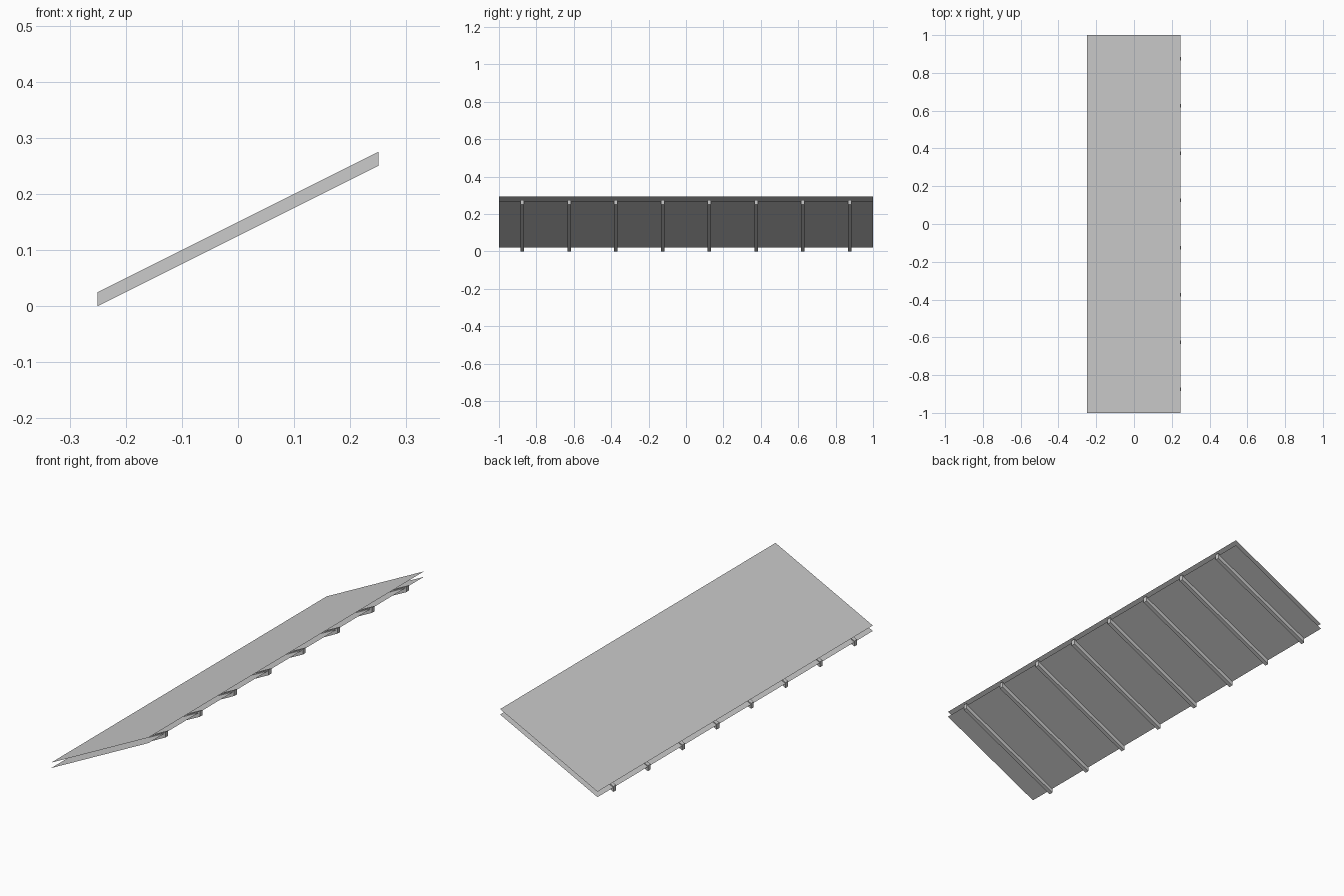
import bpy
import bmesh

cube = bpy.data.objects.get("Cube")
if cube:
    bpy.data.objects.remove(cube, do_unlink=True)

grey = bpy.data.materials.new("light_grey")
grey.use_nodes = True
colour = (0.6, 0.6, 0.6, 1)
grey.diffuse_color = colour
grey.node_tree.nodes["Principled BSDF"].inputs["Base Color"].default_value = colour

SLOPE = 0.5
HALF_WIDTH = 0.25


def extrude_profile(name, profile, y_start, y_end, closed):
    """Sweep an x-z profile along y; a closed profile gets end caps."""
    bm = bmesh.new()
    front = [bm.verts.new((x, y_start, z)) for x, z in profile]
    back = [bm.verts.new((x, y_end, z)) for x, z in profile]
    n = len(profile)
    for i in range(n if closed else n - 1):
        j = (i + 1) % n
        bm.faces.new((front[i], front[j], back[j], back[i]))
    if closed:
        bm.faces.new(front[::-1])
        bm.faces.new(back)
        bmesh.ops.recalc_face_normals(bm, faces=bm.faces)
    mesh = bpy.data.meshes.new(name)
    bm.to_mesh(mesh)
    bm.free()
    mesh.materials.append(grey)
    obj = bpy.data.objects.new(name, mesh)
    bpy.context.collection.objects.link(obj)
    return obj


# Two thin sloping roof sheets with open edges
sheet_run = 0.495
for name, z in (("lower_sheet", 0.02), ("upper_sheet", 0.045)):
    line = [(-HALF_WIDTH, z), (-HALF_WIDTH + sheet_run, z + sheet_run * SLOPE)]
    sheet = extrude_profile(name, line, -1, 1, False)
    if name == "lower_sheet":
        sheet.data.flip_normals()

# Evenly spaced rafters with plumb-cut ends
depth, thickness, count = 0.025, 0.019, 8
rise = 2 * HALF_WIDTH * SLOPE
section = [(-HALF_WIDTH, 0), (HALF_WIDTH, rise),
           (HALF_WIDTH, rise + depth), (-HALF_WIDTH, depth)]
for i in range(count):
    y = -1 + (i + 0.5) * 2 / count
    extrude_profile(f"rafter_{i + 1}", section, y - thickness / 2, y + thickness / 2, True)
